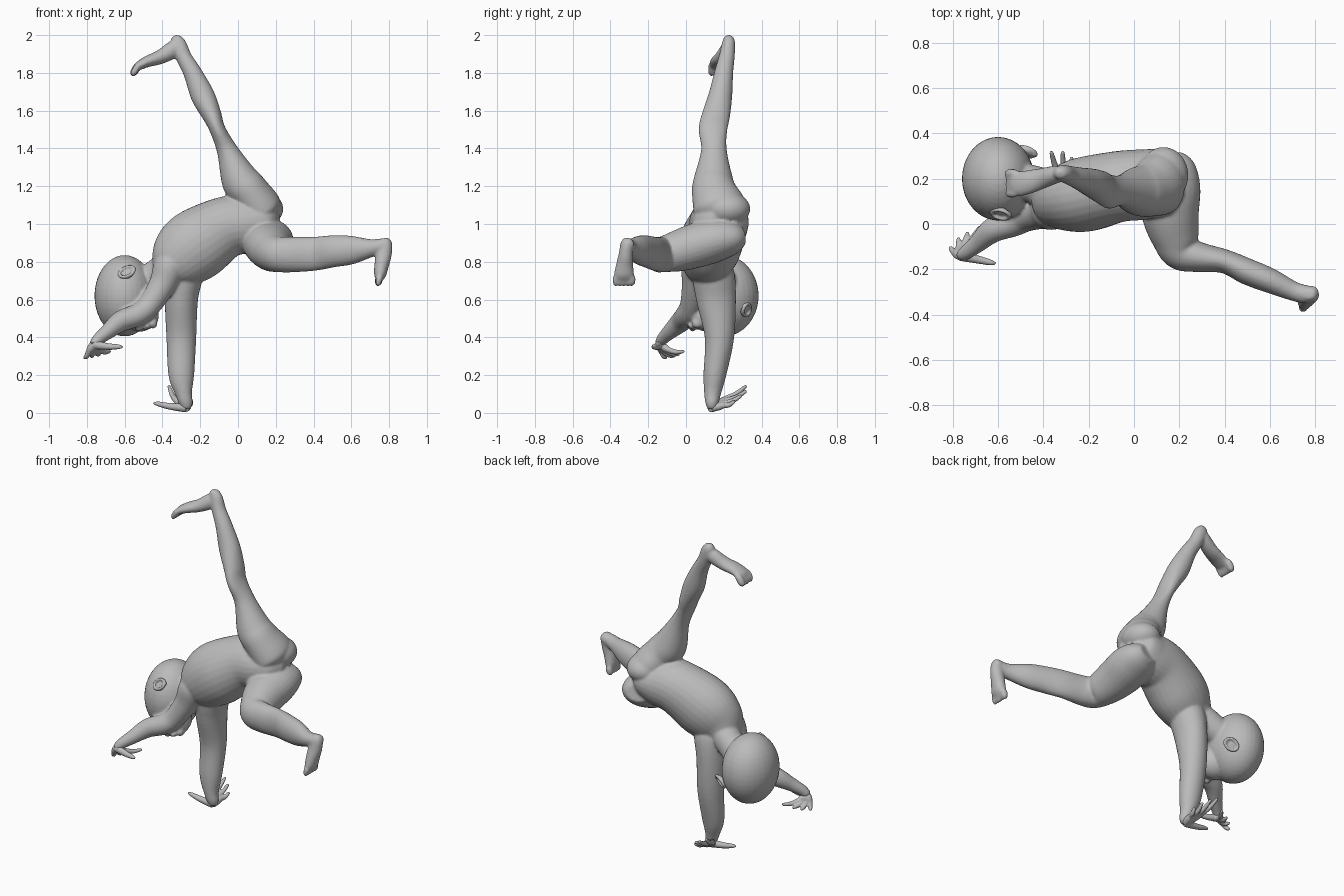
import bpy, bmesh
from mathutils import Vector, Matrix

skin = bpy.data.materials.new("plain grey")
skin.diffuse_color = (0.5, 0.5, 0.5, 1)
Y, Z = Vector((0, 1, 0)), Vector((0, 0, 1))


def tube(bm, pts, ref=Y, sides=28, steps=6):
    """Smooth closed limb: each point is x, y, z, radius across ref, radius along ref."""
    pts = [tuple(p) + (p[3],) if len(p) == 4 else tuple(p) for p in pts]
    p = [pts[0]] + pts + [pts[-1]]
    path = []
    for i in range(1, len(p) - 2):
        for s in range(steps):
            t = s / steps
            path.append([0.5 * (2 * b + (c - a) * t + (2 * a - 5 * b + 4 * c - d) * t * t
                                + (3 * b - a - 3 * c + d) * t ** 3)
                         for a, b, c, d in zip(p[i - 1], p[i], p[i + 1], p[i + 2])])
    path.append(list(pts[-1]))
    rings = []
    for i, q in enumerate(path):
        a, b = path[max(i - 1, 0)], path[min(i + 1, len(path) - 1)]
        tan = (Vector(b[:3]) - Vector(a[:3])).normalized()
        across = tan.cross(ref).normalized()
        along = across.cross(tan)
        ring = []
        for k in range(sides):
            d = Matrix.Rotation(k * 6.2831853 / sides, 2) @ Vector((1, 0))
            ring.append(bm.verts.new(Vector(q[:3]) + across * d.x * max(q[3], .004)
                                     + along * d.y * max(q[4], .004)))
        rings.append(ring)
    for r, s in zip(rings, rings[1:]):
        for k in range(sides):
            n = (k + 1) % sides
            bm.faces.new((r[k], r[n], s[n], s[k]))
    bm.faces.new(rings[0][::-1])
    bm.faces.new(rings[-1])


def ball(bm, centre, radii, axis=None):
    """Ellipsoid; its local z radius points along axis."""
    rot = Vector(axis).to_track_quat('Z', 'Y').to_matrix().to_4x4() if axis else Matrix()
    m = Matrix.Translation(centre) @ rot @ Matrix.Diagonal((*radii, 1))
    bmesh.ops.create_uvsphere(bm, u_segments=32, v_segments=20, radius=1, matrix=m)


def finish(name, bm, voxel, smooth):
    """Merge the overlapping pieces into one soft surface."""
    bmesh.ops.recalc_face_normals(bm, faces=bm.faces)
    me = bpy.data.meshes.new(name)
    bm.to_mesh(me)
    bm.free()
    me.materials.append(skin)
    for f in me.polygons:
        f.use_smooth = True
    ob = bpy.data.objects.new(name, me)
    bpy.context.collection.objects.link(ob)
    rem = ob.modifiers.new("merge", 'REMESH')
    rem.mode = 'VOXEL'
    rem.voxel_size = voxel
    rem.use_smooth_shade = True
    if smooth:
        sm = ob.modifiers.new("soften", 'SMOOTH')
        sm.factor = 0.5
        sm.iterations = smooth
    return ob


body = bmesh.new()

# Torso, from pelvis to upper chest
tube(body, [(.21, .2, 1.02, .05, .07), (.15, .19, 1.02, .11, .14), (.05, .175, 1.0, .15, .155),
            (-.07, .165, .98, .165, .157), (-.22, .13, .89, .19, .165),
            (-.32, .115, .81, .165, .14), (-.39, .125, .75, .1, .1), (-.43, .13, .72, .05, .05)])
ball(body, (.13, .215, 1.08), (.11, .125, .09))

# Raised leg
tube(body, [(.15, .19, 1.03, .08, .1), (.12, .18, 1.08, .115, .14), (.06, .15, 1.17, .105, .12),
            (.01, .145, 1.235, .1, .105), (-.057, .148, 1.39, .056, .068),
            (-.108, .143, 1.5, .042, .076), (-.14, .16, 1.58, .052, .074),
            (-.187, .182, 1.68, .063, .063), (-.24, .2, 1.8, .049, .05),
            (-.285, .215, 1.88, .042, .042), (-.315, .225, 1.95, .042, .036),
            (-.33, .226, 1.985, .028, .026), (-.335, .226, 1.998, .008, .01)])
# Raised foot and toes
tube(body, [(-.29, .225, 1.95, .025, .025), (-.34, .22, 1.925, .045, .038), (-.41, .2, 1.885, .038, .046),
            (-.48, .182, 1.86, .03, .054), (-.53, .176, 1.835, .022, .054), (-.545, .175, 1.825, .01, .04)])
for i in range(5):
    y = .222 - i * .022
    r = .017 if i else .021
    tube(body, [(-.51, y, 1.845, r * .6), (-.53, y, 1.835, r), (-.55, y, 1.805, r),
                (-.556, y, 1.79, r * .7), (-.557, y, 1.782, .004)])

# Level leg: thigh, knee and shin
tube(body, [(.14, .3, .94, .07, .05), (.15, .25, .93, .12, .09), (.155, .16, .915, .138, .115),
            (.16, .05, .885, .128, .118), (.18, -.05, .855, .108, .108), (.205, -.12, .84, .085, .095),
            (.28, -.145, .838, .068, .094), (.4, -.165, .842, .053, .09), (.5, -.21, .855, .058, .085),
            (.6, -.25, .862, .055, .076), (.7, -.295, .872, .043, .049),
            (.76, -.31, .885, .04, .038), (.8, -.303, .89, .03, .032), (.815, -.3, .89, .01, .012)], Z)
# Hanging foot and toes
tube(body, [(.775, -.31, .925, .02, .02), (.778, -.312, .895, .038, .034), (.772, -.318, .84, .042, .038),
            (.76, -.325, .78, .038, .046), (.752, -.328, .73, .032, .053), (.748, -.328, .7, .016, .045)])
for i in range(5):
    y = -.288 - i * .021
    r = .017 if i else .021
    tube(body, [(.75, y, .72, r), (.745, y, .7, r), (.742, y, .682, r * .8), (.742, y, .67, .004)])

# Supporting arm
tube(body, [(-.27, .14, .84, .07), (-.285, .145, .74, .1, .11), (-.3, .16, .6, .088, .105),
            (-.3, .177, .4, .079, .078), (-.3, .152, .2, .068, .06), (-.287, .14, .1, .044, .044),
            (-.275, .137, .05, .036, .034), (-.272, .137, .02, .022, .022)])
# Free arm
tube(body, [(-.33, .07, .85, .06), (-.36, .06, .78, .085), (-.4, .05, .68, .072), (-.47, .03, .57, .062),
            (-.53, .005, .52, .06), (-.62, -.025, .485, .056), (-.69, -.085, .43, .041),
            (-.74, -.125, .39, .032), (-.765, -.14, .36, .026)])

# Neck, skull, face and jaw
tube(body, [(-.3, .13, .82, .07), (-.4, .16, .75, .085), (-.5, .19, .68, .08), (-.58, .2, .64, .07)])
ball(body, (-.6, .2, .62), (.16, .185, .215))
ball(body, (-.52, .11, .53), (.1, .09, .1))
ball(body, (-.475, .09, .51), (.055, .065, .065))
# Nose, lips and chin
ball(body, (-.525, .035, .455), (.022, .022, .024))
for c in ((-.49, .045, .455), (-.475, .045, .46)):
    ball(body, c, (.01, .035, .016))
ball(body, (-.45, .06, .475), (.024, .03, .028))
finish("body", body, .008, 4)


def hand(name, palm, base_a, base_b, tips, thumb):
    """Palm with four fingers based between two knuckles, plus a thumb."""
    bm = bmesh.new()
    palm, a, b = Vector(palm), Vector(base_a), Vector(base_b)
    for i, tip in enumerate(tips):
        k, t = a.lerp(b, i / 3), Vector(tip)
        mid = k.lerp(t, .5) - Z * .008
        end = t + (t - mid).normalized() * .006
        tube(bm, [(*palm, .022), (*palm.lerp(k, .6), .021), (*k, .0155), (*mid, .0135),
                  (*t, .009), (*end, .003)], Vector((.3, .2, 1)), 14, 4)
    t = Vector(thumb)
    mid = palm.lerp(t, .5) - Z * .004
    tube(bm, [(*palm, .024), (*mid, .018), (*palm.lerp(t, .85), .013), (*t, .005)], Z, 14, 4)
    finish(name, bm, .005, 2)


hand("supporting_hand", (-.275, .137, .026), (-.335, .21, .075), (-.262, .2, .04),
     [(-.365, .315, .14), (-.315, .315, .113), (-.275, .29, .09), (-.245, .255, .06)],
     (-.45, .135, .052))
hand("free_hand", (-.765, -.14, .362), (-.735, -.095, .335), (-.79, -.13, .325),
     [(-.68, -.015, .325), (-.735, -.04, .31), (-.775, -.065, .3), (-.812, -.105, .292)],
     (-.61, -.175, .348))


def ear(name, centre, out):
    """Rim, bowl and lobe facing outward."""
    out = Vector(out).normalized()
    down = Vector((.75, -.1, .35))
    down = (down - out * down.dot(out)).normalized()
    side = down.cross(out)
    bm = bmesh.new()
    c = Vector(centre)
    loop = []
    for k in range(13):
        d = Matrix.Rotation(k * 6.2831853 / 12, 2) @ Vector((1, 0))
        loop.append((*(c + down * d.x * .042 + side * d.y * .03 + out * .012), .009))
    tube(bm, loop, out, 12, 3)
    ball(bm, c, (.036, .036, .01), out)
    ball(bm, c + down * .035 + out * .006, (.016, .016, .01), out)
    finish(name, bm, .005, 1)


ear("front_ear", (-.585, .052, .74), (-.32, -.76, .56))
ear("back_ear", (-.475, .312, .55), (.45, .8, -.4))
